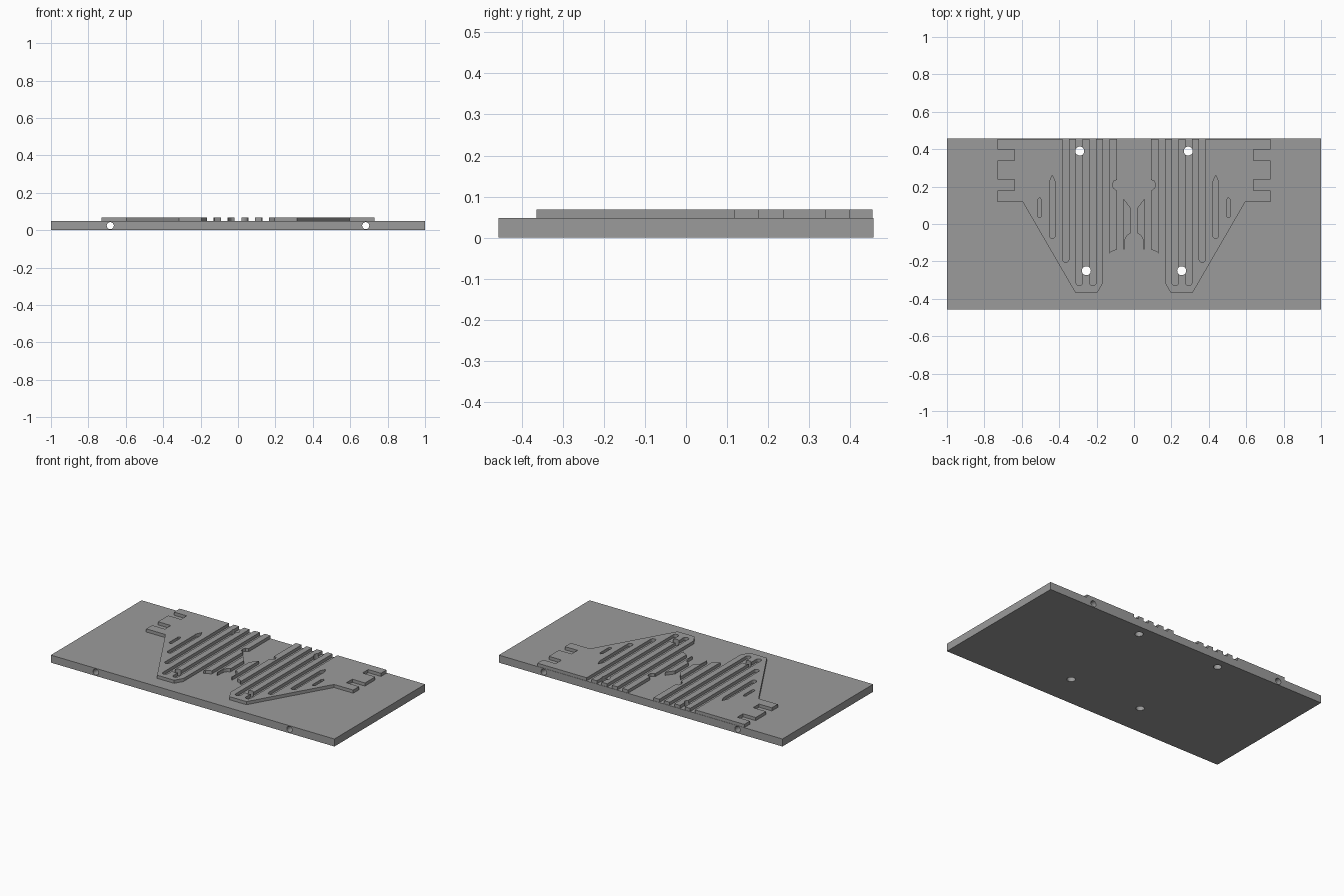
import bpy, bmesh, math
from mathutils import Matrix

if "Cube" in bpy.data.objects:
    bpy.data.objects.remove(bpy.data.objects["Cube"])

PLATE_TOP, TOP = 0.048, 0.068
BACK = 0.455

grey = bpy.data.materials.new("mid grey")
grey.diffuse_color = (0.33, 0.33, 0.33, 1)
grey.use_nodes = True
grey.node_tree.nodes["Principled BSDF"].inputs["Base Color"].default_value = grey.diffuse_color


def add_prism(bm, pts, z0, z1):
    """Extrude a flat outline from z0 to z1."""
    face = bm.faces.new([bm.verts.new((x, y, z0)) for x, y in pts])
    new = bmesh.ops.extrude_face_region(bm, geom=[face])["geom"]
    bmesh.ops.translate(bm, vec=(0, 0, z1 - z0),
                        verts=[v for v in new if isinstance(v, bmesh.types.BMVert)])


def finish(name, bm):
    bmesh.ops.recalc_face_normals(bm, faces=bm.faces[:])
    me = bpy.data.meshes.new(name)
    bm.to_mesh(me)
    bm.free()
    ob = bpy.data.objects.new(name, me)
    bpy.context.collection.objects.link(ob)
    me.materials.append(grey)
    return ob


def prism(name, pts, z0=PLATE_TOP, z1=TOP):
    bm = bmesh.new()
    add_prism(bm, pts, z0, z1)
    return finish(name, bm)


def slot(x, y0, y1, w, tip=0.0):
    """Slot outline with a round front end and an optional pointed back end."""
    r = w / 2
    pts = [(x + r * math.cos(a), y0 + r + r * math.sin(a))
           for a in (math.pi + math.pi * i / 8 for i in range(9))]
    if tip:
        return pts + [(x + r, y1 - tip), (x, y1), (x - r, y1 - tip)]
    return pts + [(x + r, y1), (x - r, y1)]


def cut(ob, cutter):
    mod = ob.modifiers.new("cut", "BOOLEAN")
    mod.object, mod.operation, mod.solver = cutter, "DIFFERENCE", "EXACT"


def apply_all(ob):
    """Bake the modifiers into the mesh."""
    bpy.context.view_layer.update()
    deps = bpy.context.evaluated_depsgraph_get()
    me = bpy.data.meshes.new_from_object(ob.evaluated_get(deps))
    ob.modifiers.clear()
    ob.data = me


# cutter for the drilled holes: four vertical, two running front to back
bm = bmesh.new()
for s in (-1, 1):
    for x, y in ((0.29, 0.39), (0.255, -0.25)):
        bmesh.ops.create_cone(bm, cap_ends=True, segments=24, radius1=0.024, radius2=0.024,
                              depth=0.4, matrix=Matrix.Translation((s * x, y, 0)))
    bmesh.ops.create_cone(bm, cap_ends=True, segments=24, radius1=0.019, radius2=0.019, depth=2,
                          matrix=Matrix.Translation((s * 0.683, 0, 0.024))
                          @ Matrix.Rotation(math.pi / 2, 4, "X"))
holes = finish("hole_cutter", bm)

# cutter for the long grooves, short slots and the notch on the inner edge
bm = bmesh.new()
for x, y0, w in ((0.365, -0.205, 0.034), (0.293, -0.33, 0.034),
                 (0.220, -0.33, 0.034), (0.148, -0.5, 0.034)):
    add_prism(bm, slot(x, y0, 0.6, w), PLATE_TOP - 0.01, 0.1)
add_prism(bm, slot(0.437, -0.077, 0.26, 0.032, 0.035), PLATE_TOP - 0.01, 0.1)
add_prism(bm, slot(0.505, 0.035, 0.142, 0.02, 0.012), PLATE_TOP - 0.01, 0.1)
add_prism(bm, [(0.07, 0.235), (0.07, 0.18), (0.095, 0.18), (0.11, 0.192),
               (0.116, 0.21), (0.108, 0.23), (0.092, 0.235)], PLATE_TOP - 0.01, 0.1)
grooves = finish("groove_cutter", bm)

# base plate
plate = prism("base_plate", [(-1, -0.457), (1, -0.457), (1, 0.457), (-1, 0.457)], 0, PLATE_TOP)
cut(plate, holes)

# raised wing with stepped outer edge
wing = prism("raised_wings", [
    (0.09, BACK), (0.09, -0.135), (0.125, -0.15), (0.145, -0.185), (0.16, -0.205),
    (0.16, -0.305), (0.195, -0.365), (0.315, -0.365), (0.595, 0.118), (0.73, 0.118),
    (0.73, 0.178), (0.64, 0.178), (0.64, 0.237), (0.73, 0.237), (0.73, 0.34),
    (0.64, 0.34), (0.64, 0.398), (0.73, 0.398), (0.73, BACK)])
cut(wing, grooves)
cut(wing, holes)

# narrow island beside the centre channel
island = prism("centre_islands", [
    (0.055, 0.135), (0.018, 0.085), (0.018, -0.05), (0.034, -0.058), (0.046, -0.075),
    (0.05, -0.1), (0.05, -0.135), (0.055, -0.135)])

for ob in (wing, island):
    ob.modifiers.new("mirror", "MIRROR").use_clip = False
for ob in (plate, wing, island):
    apply_all(ob)
for ob in (holes, grooves):
    bpy.data.objects.remove(ob)
